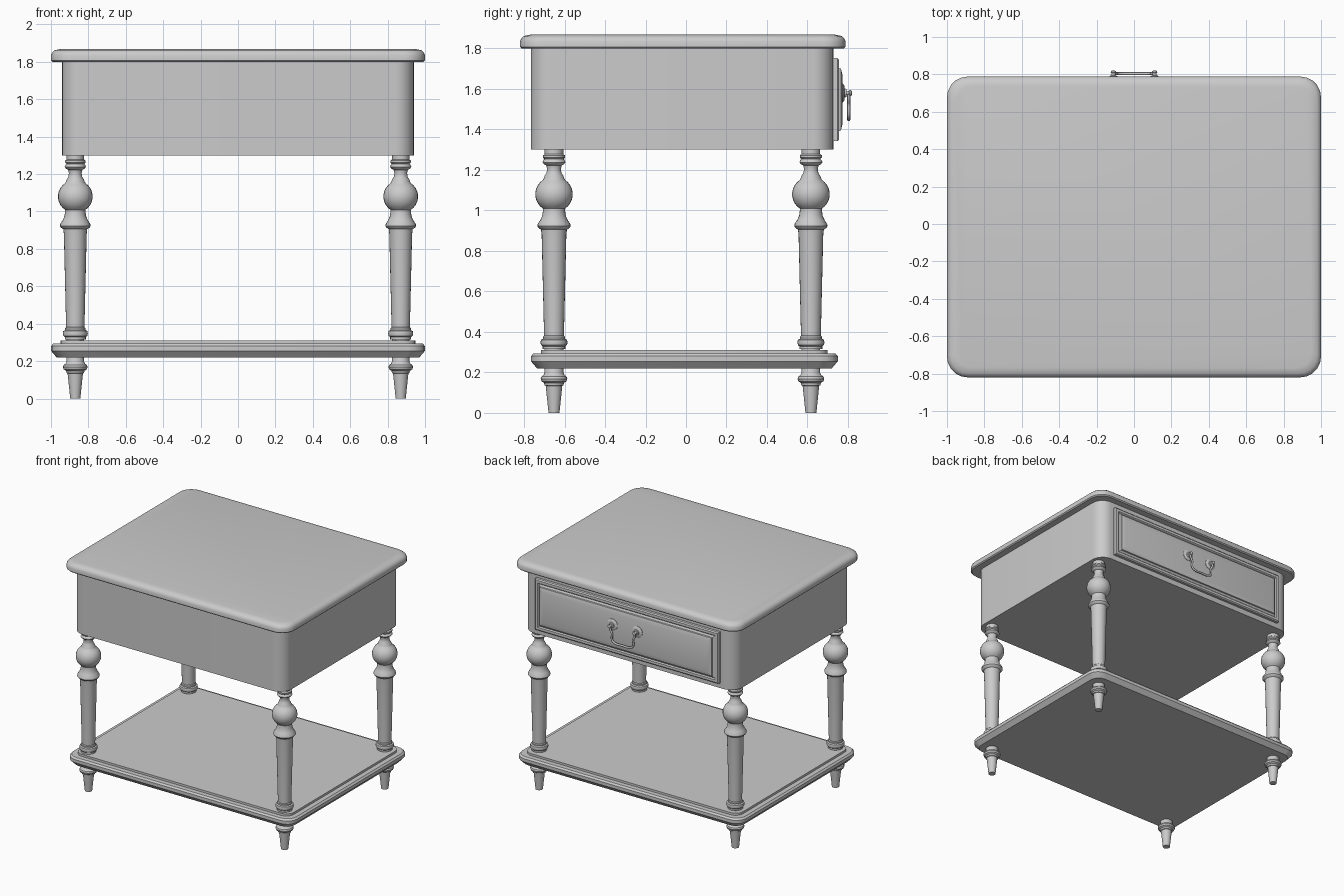
import bpy, bmesh, math
from mathutils import Matrix, Vector

if "Cube" in bpy.data.objects:
    bpy.data.objects.remove(bpy.data.objects["Cube"])


def loft(name, rings, angle=35):
    """Skin a stack of equal-length point rings and cap both ends."""
    bm = bmesh.new()
    loops = [[bm.verts.new(p) for p in ring] for ring in rings]
    n = len(loops[0])
    for a, b in zip(loops, loops[1:]):
        for i in range(n):
            j = (i + 1) % n
            bm.faces.new((a[i], a[j], b[j], b[i]))
    bm.faces.new(loops[0][::-1])
    bm.faces.new(loops[-1])
    bmesh.ops.recalc_face_normals(bm, faces=bm.faces[:])
    me = bpy.data.meshes.new(name)
    bm.to_mesh(me)
    bm.free()
    me.shade_smooth()
    me.set_sharp_from_angle(angle=math.radians(angle))
    ob = bpy.data.objects.new(name, me)
    bpy.context.collection.objects.link(ob)
    return ob


def rounded(hx, y0, y1, z, r, inset=0.0, seg=5):
    """Rounded rectangle ring at height z, shrunk by inset."""
    hx, y0, y1, r = hx - inset, y0 + inset, y1 - inset, max(r - inset * 0.5, 0.01)
    pts = []
    corners = [(hx - r, y1 - r), (-hx + r, y1 - r), (-hx + r, y0 + r), (hx - r, y0 + r)]
    for k, (cx, cy) in enumerate(corners):
        for i in range(seg + 1):
            a = math.pi / 2 * (k + i / seg)
            pts.append((cx + r * math.cos(a), cy + r * math.sin(a), z))
    return pts


def slab(name, hx, y0, y1, r, profile, seg=5):
    return loft(name, [rounded(hx, y0, y1, z, r, d, seg) for d, z in profile])


def lathe(name, profile, seg=24):
    """Turned part about z from (radius, height) points."""
    return loft(name, [[(r * math.cos(2 * math.pi * i / seg),
                         r * math.sin(2 * math.pi * i / seg), z)
                        for i in range(seg)] for r, z in profile])


# table top, drawer case and lower shelf
slab("table_top", 1.0, -0.82, 0.788, 0.11,
     [(0.008, 1.80), (0, 1.808), (0, 1.835), (0.006, 1.85), (0.02, 1.862), (0.05, 1.868)])
slab("drawer_case", 0.94, -0.766, 0.728, 0.10, [(0, 1.30), (0, 1.802)], 8)
slab("lower_shelf", 1.0, -0.766, 0.75, 0.09,
     [(0.03, 0.22), (0, 0.255), (0, 0.28), (0.012, 0.293), (0.05, 0.293), (0.05, 0.31)], 4)

# turned legs: foot, rings, tapered shaft, ball and neck
ball = [(0.093 * math.cos(math.radians(a)), 1.08 + 0.088 * math.sin(math.radians(a)))
        for a in range(-54, 61, 12)]
leg_profile = [
    (0.027, 0), (0.041, 0.134), (0.047, 0.136), (0.049, 0.148), (0.062, 0.156),
    (0.066, 0.168), (0.062, 0.18), (0.052, 0.186), (0.046, 0.198), (0.046, 0.315),
    (0.056, 0.315), (0.056, 0.328), (0.064, 0.335), (0.067, 0.348), (0.064, 0.361),
    (0.054, 0.366), (0.054, 0.376), (0.049, 0.382), (0.061, 0.88), (0.064, 0.905),
    (0.077, 0.914), (0.082, 0.922), (0.08, 0.934), (0.068, 0.952), (0.058, 0.974),
    (0.055, 0.998)] + ball + [
    (0.05, 1.16), (0.047, 1.17), (0.037, 1.185), (0.034, 1.205), (0.038, 1.222),
    (0.049, 1.228), (0.057, 1.238), (0.053, 1.248), (0.047, 1.254), (0.055, 1.262),
    (0.055, 1.272), (0.046, 1.278), (0.046, 1.305)]
for side, x in (("left", -0.87), ("right", 0.87)):
    for end, y in (("front", -0.652), ("back", 0.617)):
        lathe(f"{end}_{side}_leg", leg_profile).location = (x, y, 0)


# drawer front with stepped border and raised field
def face_ring(inset, y):
    hx, z0, z1 = 0.815 - inset, 1.342 + inset, 1.753 - inset
    return [(-hx, y, z0), (hx, y, z0), (hx, y, z1), (-hx, y, z1)]


loft("drawer_front", [face_ring(d, y) for d, y in (
    (0, 0.72), (0, 0.748), (0.008, 0.756), (0.028, 0.756), (0.036, 0.748),
    (0.05, 0.756), (0.053, 0.765), (0.085, 0.773))], 15)

# handle rosettes with posts, turned about z then aimed along +y
rosette = [(0.046, 0), (0.046, 0.004), (0.036, 0.01), (0.022, 0.012), (0.02, 0.02),
           (0.011, 0.022), (0.011, 0.034), (0.015, 0.038), (0.013, 0.046), (0.005, 0.049)]
for side, x in (("left", -0.11), ("right", 0.11)):
    ob = lathe(f"handle_rosette_{side}", rosette, 16)
    ob.data.transform(Matrix.Rotation(-math.pi / 2, 4, 'X'))
    ob.location = (x, 0.772, 1.58)

# hanging bail handle
half = [(0.11, 1.58), (0.112, 1.55), (0.09, 1.525), (0.098, 1.49), (0.09, 1.46), (0.05, 1.447)]
path = [(-x, z) for x, z in half] + [(0, 1.452)] + half[::-1]
cu = bpy.data.curves.new("bail_handle", 'CURVE')
cu.dimensions = '3D'
cu.bevel_depth = 0.008
cu.bevel_resolution = 2
cu.use_fill_caps = True
sp = cu.splines.new('NURBS')
sp.points.add(len(path) - 1)
for p, (x, z) in zip(sp.points, path):
    p.co = (x, 0.804, z, 1)
sp.use_endpoint_u = True
sp.order_u = 3
sp.resolution_u = 4
bpy.context.collection.objects.link(bpy.data.objects.new("bail_handle", cu))
